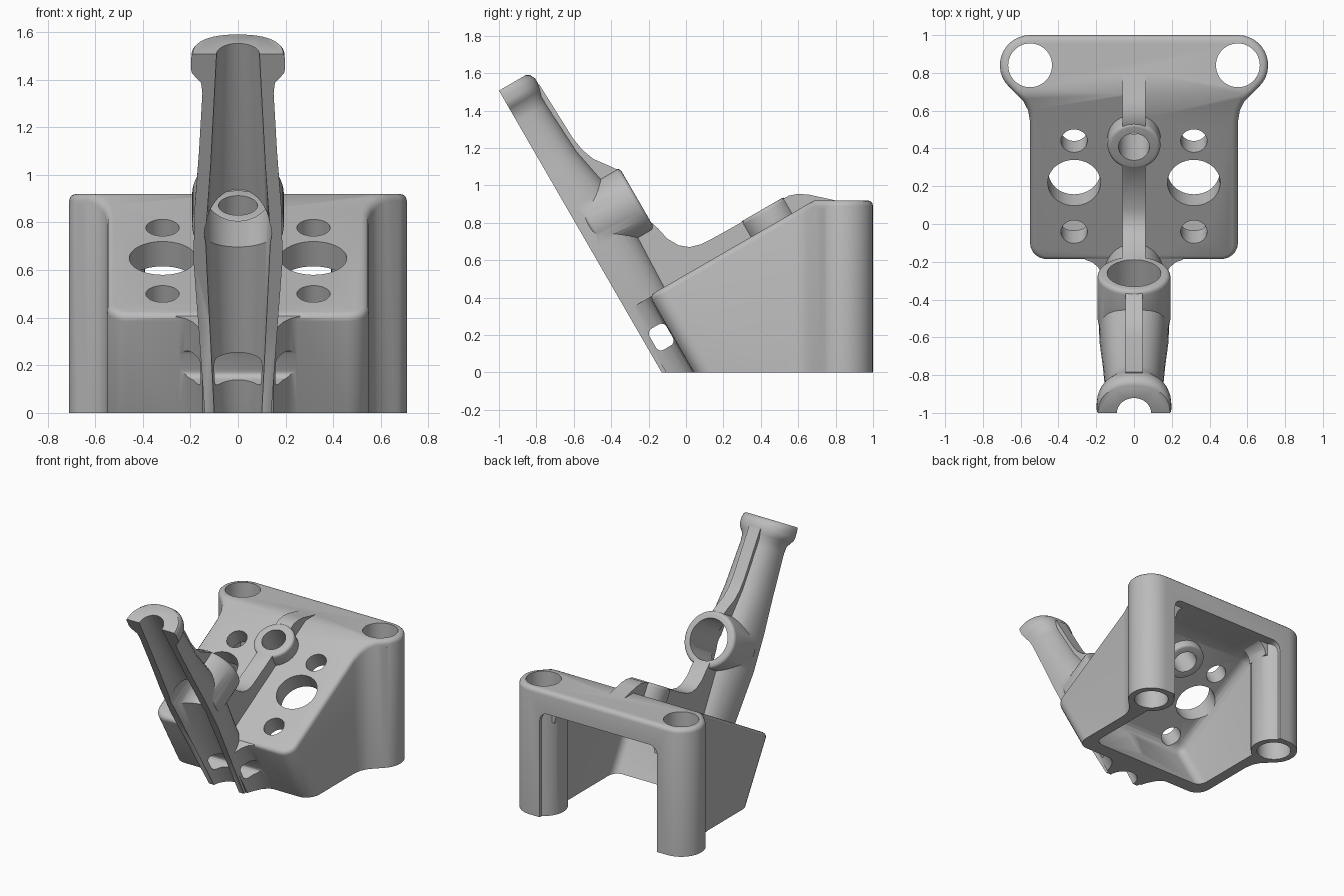
import bpy, bmesh, math
from math import sin, cos, pi, radians
from mathutils import Matrix, Vector

cube = bpy.data.objects.get("Cube")
if cube:
    bpy.data.objects.remove(cube, do_unlink=True)

grey = bpy.data.materials.new("plain grey")
grey.use_nodes = True
grey.diffuse_color = (0.5, 0.5, 0.5, 1)
grey.node_tree.nodes["Principled BSDF"].inputs["Base Color"].default_value = (0.5, 0.5, 0.5, 1)

# Tilted frames: the arm lies along local z, the deck along local y
TILT = Matrix.Rotation(radians(30), 4, 'X')
WORLD = Matrix.Identity(4)
ARM = Matrix.Translation((0, -0.13, 0)) @ TILT
DECK = Matrix.Translation((0, -0.18, 0.42)) @ TILT


def finish(bm, name, frame=WORLD):
    bmesh.ops.recalc_face_normals(bm, faces=bm.faces[:])
    mesh = bpy.data.meshes.new(name)
    bm.to_mesh(mesh)
    bm.free()
    mesh.transform(frame)
    mesh.materials.append(grey)
    ob = bpy.data.objects.new(name, mesh)
    bpy.context.collection.objects.link(ob)
    return ob


def round_edges(bm, edges, r, segments=4):
    bmesh.ops.bevel(bm, geom=edges, offset=r, segments=segments, profile=0.5,
                    affect='EDGES', clamp_overlap=False)


def sharp(bm, limit=0.6):
    return [e for e in bm.edges if len(e.link_faces) == 2 and e.calc_face_angle() > limit]


def solid(points, shift):
    """Extrude a closed outline of 3D points along a vector."""
    bm = bmesh.new()
    face = bm.faces.new([bm.verts.new(p) for p in points])
    out = bmesh.ops.extrude_face_region(bm, geom=[face])
    bmesh.ops.translate(bm, vec=shift,
                        verts=[g for g in out["geom"] if isinstance(g, bmesh.types.BMVert)])
    bmesh.ops.recalc_face_normals(bm, faces=bm.faces[:])
    return bm


def prism(name, yz, half, frame=WORLD, r=0):
    bm = solid([(-half, y, z) for y, z in yz], (2 * half, 0, 0))
    if r:
        round_edges(bm, sharp(bm), r)
    return finish(bm, name, frame)


def rod(name, r, lo, hi, x=0, along=0, axis='Z', frame=WORLD, soft=0):
    bm = bmesh.new()
    bmesh.ops.create_cone(bm, cap_ends=True, segments=48, radius1=r, radius2=r, depth=hi - lo)
    if soft:
        round_edges(bm, sharp(bm), soft)
    bmesh.ops.translate(bm, verts=bm.verts[:], vec=(0, 0, (lo + hi) / 2))
    if axis == 'Y':
        bm.transform(Matrix.Rotation(radians(-90), 4, 'X'))
        place = (x, 0, along)
    else:
        place = (x, along, 0)
    bmesh.ops.translate(bm, verts=bm.verts[:], vec=place)
    return finish(bm, name, frame)


def loft(name, stations, power, back=0.0, n=24):
    """Half-oval sections (position, half width, height) joined along the arm."""
    bm = bmesh.new()
    rings = []
    for d, w, h in stations:
        ring = []
        for i in range(n + 1):
            c, s = cos(pi * i / n), sin(pi * i / n)
            ring.append(bm.verts.new((math.copysign(abs(c) ** power, c) * w,
                                      max(s, 0) ** power * h, d)))
        if back:
            ring += [bm.verts.new((-w, -back, d)), bm.verts.new((w, -back, d))]
        rings.append(ring)
    for a, b in zip(rings, rings[1:]):
        for i in range(len(a)):
            j = (i + 1) % len(a)
            bm.faces.new((a[i], a[j], b[j], b[i]))
    bm.faces.new(rings[0])
    bm.faces.new(rings[-1])
    return finish(bm, name, ARM)


def combine(target, tools, operation):
    for tool in tools:
        mod = target.modifiers.new(tool.name, 'BOOLEAN')
        mod.operation, mod.solver, mod.object = operation, 'EXACT', tool
        bpy.context.view_layer.objects.active = target
        bpy.ops.object.modifier_apply(modifier=mod.name)
        bpy.data.objects.remove(tool, do_unlink=True)


# Housing: plan outline with flared rear corners, cut by the top, deck and front planes
half = [(0.55, -0.6), (0.55, 0.54), (0.56, 0.6), (0.585, 0.65), (0.63, 0.695)]
half += [(0.55 + 0.16 * cos(a), 0.84 + 0.16 * sin(a))
         for a in [radians(-35 + 125 * i / 12) for i in range(13)]]
plan = half + [(-x, y) for x, y in reversed(half)]
bm = solid([(x, y, -0.2) for x, y in plan], (0, 0, 1.4))
front_normal = Vector((0, -cos(pi / 6), -0.5))
for point, normal in (((0, 0, 0.92), (0, 0, 1)),
                      ((0, -0.18, 0.42), (0, -0.5, cos(pi / 6))),
                      ((0, 0.04, 0), front_normal)):
    bmesh.ops.bisect_plane(bm, geom=bm.verts[:] + bm.edges[:] + bm.faces[:],
                           plane_co=point, plane_no=normal, clear_outer=True)
    bmesh.ops.holes_fill(bm, edges=[e for e in bm.edges if e.is_boundary], sides=0)
bmesh.ops.recalc_face_normals(bm, faces=bm.faces[:])
bm.normal_update()
corners = [e for e in sharp(bm)
           if any(f.normal.dot(front_normal) > 0.99 for f in e.link_faces)
           and any(abs(f.normal.x) > 0.9 for f in e.link_faces)]
round_edges(bm, corners, 0.09, 6)
bm.normal_update()
rims = [e for e in sharp(bm) if sum(v.co.z for v in e.verts) > -0.3]
round_edges(bm, rims, 0.03, 3)
housing = finish(bm, "bracket_housing")

cavity = prism("cavity", [(0.375, -0.4), (-0.059, 0.351), (0.65, 0.76), (1.3, 0.76), (1.3, -0.4)],
               0.47, r=0.06)
combine(housing, [cavity], 'DIFFERENCE')

# Rear posts and the small fillets where they meet the rear beam
parts = []
for side in (-1, 1):
    parts.append(rod("rear_post", 0.159, -0.1, 0.87, 0.55 * side, 0.84))
    curve = [(0.30 + 0.1 * sin(a), 0.67 + 0.1 * cos(a)) for a in [pi / 2 * i / 6 for i in range(7)]]
    outline = curve + [(0.44, 0.67), (0.44, 0.82), (0.30, 0.82)]
    parts.append(finish(solid([(x * side, 0.76, z) for x, z in outline], (0, 0.17, 0)), "post_fillet"))

# Centre rib sweeping from the arm over the deck, with its ring boss
rib = [(-0.34, 0.62), (-0.25, 0.86), (-0.15, 0.77), (-0.1, 0.715), (-0.04, 0.68), (0.02, 0.67),
       (0.08, 0.685), (0.14, 0.715), (0.55, 0.945), (0.6, 0.955), (0.66, 0.95), (0.82, 0.915),
       (0.8, 0.86), (0.6, 0.84), (-0.12, 0.42), (-0.2, 0.42)]
parts.append(prism("centre_rib", rib, 0.06))
parts.append(rod("deck_boss", 0.14, -0.18, 0.097, along=0.735, frame=DECK, soft=0.02))

# Arm, its back ridge, ring and the flare into the front wall
parts.append(loft("arm", [(-0.2, 0.13, 0.22), (0, 0.14, 0.24), (0.4, 0.165, 0.25), (0.75, 0.188, 0.26),
                          (1.0, 0.182, 0.25), (1.25, 0.165, 0.2), (1.55, 0.15, 0.185),
                          (1.6, 0.155, 0.185), (1.63, 0.18, 0.193), (1.65, 0.194, 0.198),
                          (1.67, 0.198, 0.2), (1.7, 0.198, 0.2), (1.728, 0.196, 0.186),
                          (1.74, 0.19, 0.165)], 0.85))
parts.append(prism("arm_ridge", [(0.1, 1.0), (0.34, 1.0), (0.335, 1.06), (0.3, 1.11), (0.255, 1.17),
                                 (0.228, 1.24), (0.215, 1.32), (0.203, 1.66), (0.1, 1.66)], 0.045, ARM))
parts.append(rod("arm_ring", 0.193, 0.05, 0.352, along=0.87, axis='Y', frame=ARM, soft=0.025))
flare = [(0.15, 0.02), (0.165, 0.06), (0.19, 0.105), (0.22, 0.135), (0.26, 0.152), (0.26, 0.19)]
flare += [(-x, n) for x, n in reversed(flare)]
parts.append(finish(solid([(x, n, -0.2) for x, n in flare], (0, 0, 0.58)), "arm_flare", ARM))
combine(housing, parts, 'UNION')

# Openings: arm groove, side slot, ring holes, deck holes, post bores, flat base
cuts = [loft("groove", [(-0.4, 0.085, 0.1), (0, 0.1, 0.1), (0.5, 0.122, 0.12), (0.85, 0.137, 0.14),
                        (1.2, 0.115, 0.11), (1.9, 0.083, 0.085)], 1.0, back=0.1),
        prism("side_slot", [(0.04, 0.1), (0.145, 0.1), (0.145, 0.23), (0.04, 0.23)], 0.4, ARM, 0.03),
        rod("arm_hole", 0.142, -0.1, 0.5, along=0.87, axis='Y', frame=ARM),
        rod("boss_hole", 0.082, -0.4, 0.3, along=0.735, frame=DECK)]
for side in (-1, 1):
    for r, s in ((0.07, 0.16), (0.14, 0.46), (0.07, 0.716)):
        cuts.append(rod("deck_hole", r, -0.2, 0.15, 0.317 * side, s, frame=DECK))
    cuts.append(rod("post_bore", 0.116, -0.3, 1.2, 0.55 * side, 0.84))
cuts.append(prism("base_trim", [(-2, -1), (2, -1), (2, 0), (-2, 0)], 2))
combine(housing, cuts, 'DIFFERENCE')

bpy.ops.object.select_all(action='DESELECT')
housing.select_set(True)
bpy.context.view_layer.objects.active = housing
bpy.ops.object.shade_smooth_by_angle(angle=radians(35))
